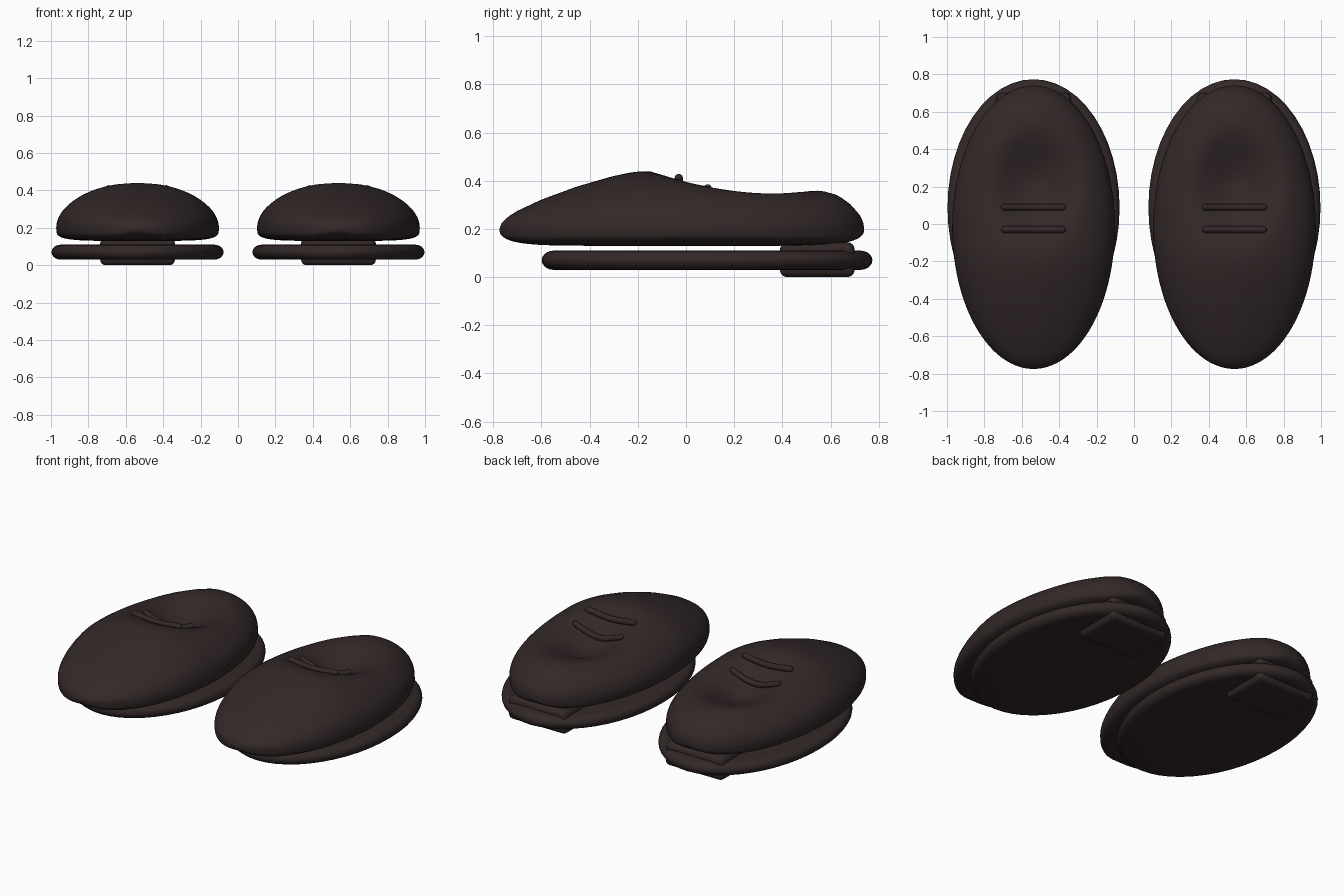
import bpy, bmesh, math

if "Cube" in bpy.data.objects:
    bpy.data.objects.remove(bpy.data.objects["Cube"])

brown = bpy.data.materials.new("dark brown leather")
brown.diffuse_color = (0.033, 0.021, 0.021, 1)
brown.use_nodes = True
brown.node_tree.nodes["Principled BSDF"].inputs["Base Color"].default_value = brown.diffuse_color

SHOE_X = 0.537                      # distance of each shoe from the middle
MID_Y, HALF_L, HALF_W = -0.0175, 0.7575, 0.435
SIDE_Z = 0.2                        # height of the widest line of the upper

# ridge height along the upper, before the foot opening is pressed in
RIDGE = [(-0.775, 0.2), (-0.765, 0.225), (-0.74, 0.25), (-0.7, 0.275), (-0.6, 0.322),
         (-0.45, 0.377), (-0.3, 0.42), (-0.22, 0.436), (-0.16, 0.442), (-0.08, 0.437),
         (0.1, 0.42), (0.3, 0.398), (0.45, 0.38), (0.57, 0.357), (0.63, 0.34),
         (0.68, 0.305), (0.72, 0.26), (0.735, 0.23), (0.74, 0.2)]


def ridge(y):
    for (y0, z0), (y1, z1) in zip(RIDGE, RIDGE[1:]):
        if y <= y1:
            return z0 + (z1 - z0) * max(0, y - y0) / (y1 - y0)
    return RIDGE[-1][1]


def half_width(y):
    return HALF_W * math.sqrt(max(0, 1 - ((y - MID_Y) / HALF_L) ** 2))


def opening(x, y):
    """Depth of the foot hollow."""
    s = max(0, 1 - math.hypot(x / 0.3, (y - 0.2) / 0.38))
    return 0.13 * s * s * (3 - 2 * s)


def upper_z(x, y):
    w = half_width(y)
    dome = math.sqrt(max(0, 1 - (x / w) ** 2)) if w else 0
    return SIDE_Z + (ridge(y) - SIDE_Z) * dome - opening(x, y)


def finish(obj, angle=50):
    obj.data.materials.append(brown)
    bpy.ops.object.select_all(action='DESELECT')
    obj.select_set(True)
    bpy.context.view_layer.objects.active = obj
    bpy.ops.object.shade_smooth_by_angle(angle=math.radians(angle))


def loft(name, rings, offset_x):
    """Skin closed rings of points and cap both ends."""
    bm = bmesh.new()
    rows = [[bm.verts.new((x + offset_x, y, z)) for x, y, z in r] for r in rings]
    n = len(rows[0])
    for a, b in zip(rows, rows[1:]):
        for i in range(n):
            j = (i + 1) % n
            bm.faces.new((a[i], a[j], b[j], b[i]))
    bm.faces.new(rows[0])
    bm.faces.new(rows[-1])
    bmesh.ops.remove_doubles(bm, verts=bm.verts, dist=0.0005)
    bmesh.ops.recalc_face_normals(bm, faces=bm.faces)
    mesh = bpy.data.meshes.new(name)
    bm.to_mesh(mesh)
    bm.free()
    obj = bpy.data.objects.new(name, mesh)
    bpy.context.collection.objects.link(obj)
    finish(obj)


def upper_rings():
    """Cross-sections from toe to heel: domed top, flat rounded-corner base."""
    rings = []
    for k in range(1, 56):
        t = -math.cos(math.pi * k / 56)
        y = MID_Y + HALF_L * t
        w, base = half_width(y), 0.07 * (1 - t ** 8) ** 0.4
        ring = []
        for i in range(40):                          # top arc
            x = w * math.cos(math.pi * i / 40)
            ring.append((x, y, upper_z(x, y)))
        for i in range(24):                          # squarish underside
            a = math.pi * (1 + i / 24)
            c, s = math.cos(a), math.sin(a)
            ring.append((math.copysign(w * abs(c) ** 0.4, c), y,
                         SIDE_Z - base * abs(s) ** 0.5))
        rings.append(ring)
    tip = len(rings[0])
    return ([[(0, MID_Y - HALF_L, SIDE_Z)] * tip] + rings
            + [[(0, MID_Y + HALF_L, SIDE_Z)] * tip])


def sole_rings():
    """Oval slab with a half-round edge."""
    rings = []
    for k in range(11):
        a = math.pi * (k / 10 - 0.5)
        inset = 0.05 * (1 - math.cos(a))
        rings.append([((0.46 - inset) * math.cos(u), 0.0875 + (0.6865 - inset) * math.sin(u),
                       0.07 + 0.04 * math.sin(a))
                      for u in (math.tau * i / 48 for i in range(48))])
    return rings


def strap_rings(y):
    """Thin round cord lying across the hollow."""
    rings = []
    for k in range(25):
        t = -math.cos(math.pi * k / 24)
        x = 0.173 * t
        r = 0.018 * min(1, math.sqrt(max(0.002, 1 - t * t)) / 0.4)
        z = upper_z(x, y) + 0.008
        rings.append([(x, y + r * math.cos(a), z + r * math.sin(a))
                      for a in (math.tau * i / 10 for i in range(10))])
    return rings


for side, label in ((-1, "left"), (1, "right")):
    ox = side * SHOE_X
    loft(label + "_upper", upper_rings(), ox)
    loft(label + "_sole", sole_rings(), ox)
    loft(label + "_front_cord", strap_rings(-0.03), ox)
    loft(label + "_rear_cord", strap_rings(0.09), ox)

    # heel block passing through the sole up to the upper
    bpy.ops.mesh.primitive_cube_add(size=1, location=(ox, 0.545, 0.0725))
    heel = bpy.context.object
    heel.name = label + "_heel"
    heel.scale = (0.4, 0.31, 0.145)
    bpy.ops.object.transform_apply(location=False, rotation=False, scale=True)
    bevel = heel.modifiers.new("rounded edges", 'BEVEL')
    bevel.width, bevel.segments = 0.03, 4
    finish(heel)
